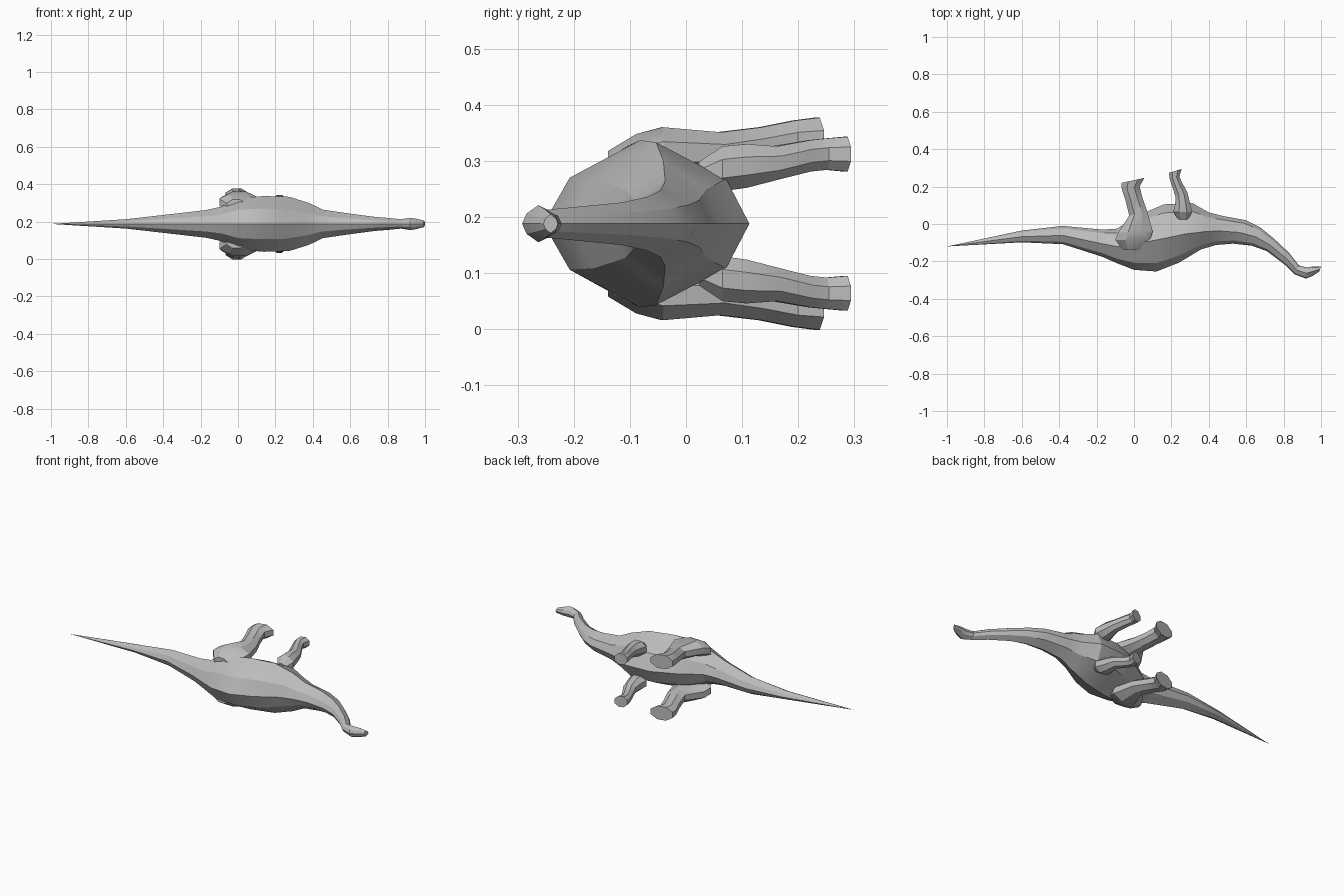
import bpy, bmesh, math

MID = 0.188  # height of the animal's mirror plane (it lies on its side)

skin = bpy.data.materials.new("grey_skin")
skin.diffuse_color = (0.5, 0.5, 0.5, 1)


def loft(name, rings, tip_start=None):
    """Skin equal-length closed rings, with a cap or a point at the start."""
    bm = bmesh.new()
    loops = [[bm.verts.new(p) for p in r] for r in rings]
    n = len(loops[0])
    for a, b in zip(loops, loops[1:]):
        for i in range(n):
            j = (i + 1) % n
            bm.faces.new((a[i], a[j], b[j], b[i]))
    if tip_start:
        t = bm.verts.new(tip_start)
        for i in range(n):
            bm.faces.new((t, loops[0][(i + 1) % n], loops[0][i]))
    else:
        bm.faces.new(loops[0])
    bm.faces.new(loops[-1])
    bmesh.ops.recalc_face_normals(bm, faces=bm.faces)
    me = bpy.data.meshes.new(name)
    bm.to_mesh(me)
    bm.free()
    me.materials.append(skin)
    ob = bpy.data.objects.new(name, me)
    bpy.context.collection.objects.link(ob)
    bpy.ops.object.select_all(action='DESELECT')
    ob.select_set(True)
    bpy.context.view_layer.objects.active = ob
    bpy.ops.object.shade_smooth_by_angle(angle=math.radians(25))
    return ob


# Body, tail, neck and head: back x, y, belly x, y, half width
BODY = [
    (-0.60, -0.098, -0.60, -0.035, 0.025),
    (-0.38, -0.108, -0.38, -0.010, 0.050),
    (-0.17, -0.175, -0.17, -0.030, 0.074),
    (-0.09, -0.210, -0.09, -0.025, 0.092),
    (0.00, -0.245, 0.02, 0.045, 0.138),
    (0.12, -0.254, 0.16, 0.105, 0.149),
    (0.24, -0.207, 0.31, 0.113, 0.145),
    (0.36, -0.135, 0.40, 0.062, 0.112),
    (0.44, -0.112, 0.47, 0.044, 0.076),
    (0.53, -0.105, 0.60, 0.020, 0.060),
    (0.63, -0.116, 0.675, -0.018, 0.048),
    (0.71, -0.145, 0.75, -0.080, 0.038),
    (0.80, -0.212, 0.83, -0.155, 0.031),
    (0.86, -0.270, 0.882, -0.222, 0.025),
    (0.92, -0.292, 0.925, -0.232, 0.033),
    (0.955, -0.278, 0.96, -0.226, 0.027),
    (0.99, -0.254, 1.00, -0.228, 0.017),
]
# Cross-section: fraction from back to belly, fraction of half width
SECTION = [(0, 0), (0.13, 0.55), (0.48, 1), (0.87, 0.55),
           (1, 0), (0.87, -0.55), (0.48, -1), (0.13, -0.55)]

loft("body", [[(bx + (cx - bx) * f, by + (cy - by) * f, MID + w * h)
               for f, w in SECTION] for bx, by, cx, cy, h in BODY],
     tip_start=(-1.0, -0.12, MID))

# Legs: rear x, y, front x, y, distance from the mirror plane, half thickness
HIND = [
    (-0.06, -0.135, 0.04, -0.140, 0.095, 0.035),
    (-0.10, -0.085, 0.085, -0.090, 0.115, 0.045),
    (-0.085, -0.045, 0.10, -0.040, 0.128, 0.044),
    (-0.025, 0.045, 0.07, 0.070, 0.126, 0.037),
    (-0.045, 0.125, 0.045, 0.140, 0.137, 0.035),
    (-0.065, 0.185, 0.03, 0.200, 0.148, 0.036),
    (-0.067, 0.220, 0.055, 0.246, 0.150, 0.039),
]
FORE = [
    (0.235, 0.025, 0.29, 0.022, 0.085, 0.025),
    (0.21, 0.065, 0.31, 0.065, 0.098, 0.040),
    (0.22, 0.105, 0.30, 0.110, 0.103, 0.039),
    (0.222, 0.145, 0.285, 0.170, 0.108, 0.030),
    (0.20, 0.215, 0.255, 0.225, 0.121, 0.028),
    (0.19, 0.245, 0.243, 0.255, 0.124, 0.028),
    (0.187, 0.274, 0.255, 0.294, 0.124, 0.031),
]


def leg(name, table, side):
    rings = []
    for rx, ry, fx, fy, d, h in table:
        ring = []
        for i in range(8):
            a = math.tau * (i + 0.5) / 8
            f = 0.5 + 0.5 * math.cos(a) / math.cos(math.pi / 8)
            s = math.sin(a) / math.cos(math.pi / 8)
            ring.append((rx + (fx - rx) * f, ry + (fy - ry) * f,
                         MID + side * (d + h * s)))
        rings.append(ring)
    loft(name, rings)


for side, label in ((1, "left"), (-1, "right")):
    leg(label + "_hind_leg", HIND, side)
    leg(label + "_fore_leg", FORE, side)
